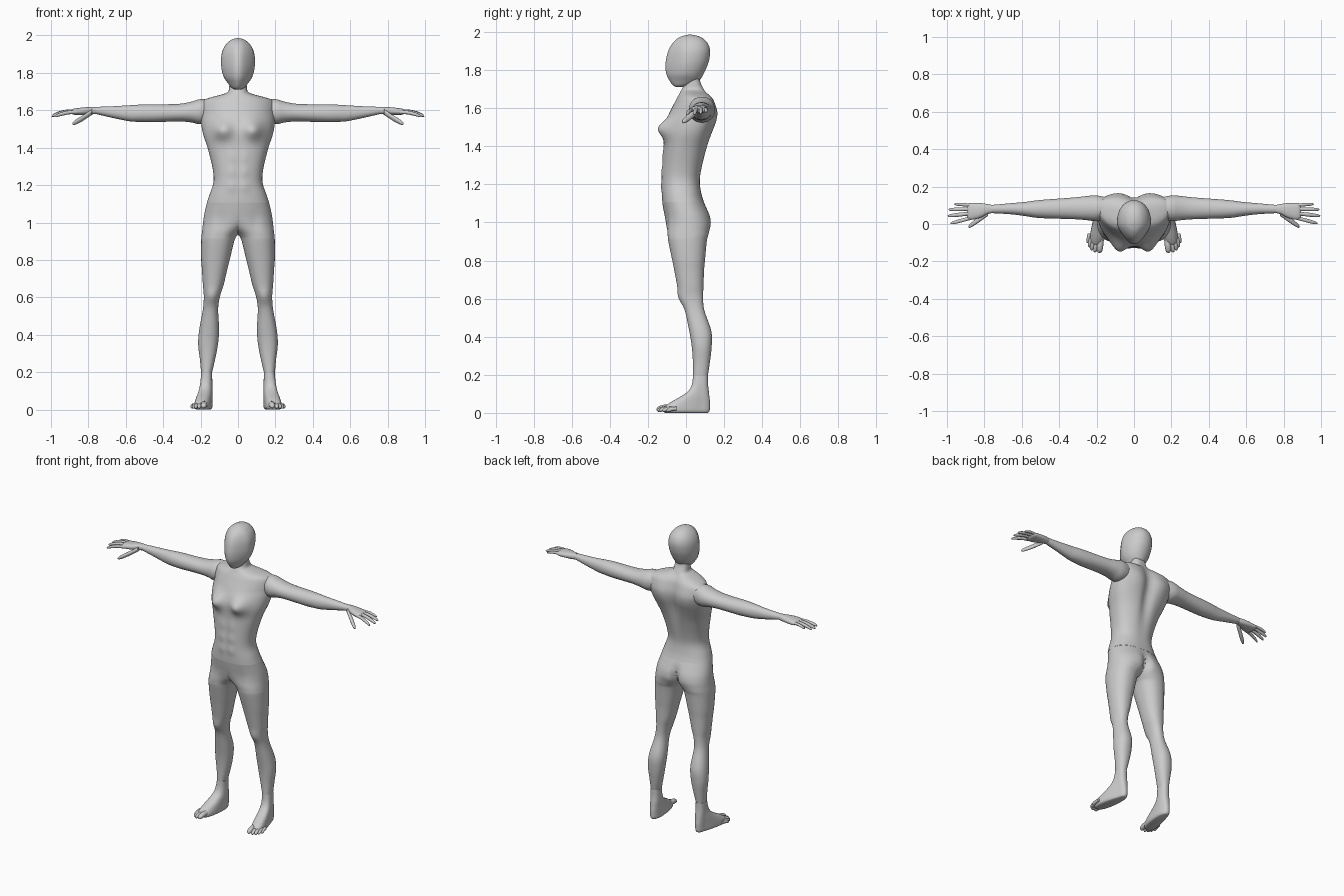
import bpy, bmesh, math
from mathutils import Vector


def spline(rows, sub):
    """Catmull-Rom interpolation of the measured section rows."""
    out, n = [], len(rows)
    for i in range(n - 1):
        p0, p1, p2, p3 = rows[max(i - 1, 0)], rows[i], rows[i + 1], rows[min(i + 2, n - 1)]
        for k in range(sub):
            t = k / sub
            out.append([0.5 * (2 * b + (c - a) * t + (2 * a - 5 * b + 4 * c - d) * t * t
                               + (3 * b - a - 3 * c + d) * t ** 3)
                        for a, b, c, d in zip(p0, p1, p2, p3)])
    return out + [list(rows[-1])]


def loft(bm, axis, rows, n=32, e=2.0, sub=4, caps=(False, False)):
    """Rows are (position on axis, u min, u max, v min, v max)."""
    rings = []
    for t, u0, u1, v0, v1 in spline(rows, sub):
        ring = []
        for k in range(n):
            a = math.tau * (k + 0.5) / n
            c, s = math.cos(a), math.sin(a)
            u = (u0 + u1) / 2 + (u1 - u0) / 2 * math.copysign(abs(c) ** (2 / e), c)
            v = (v0 + v1) / 2 + (v1 - v0) / 2 * math.copysign(abs(s) ** (2 / e), s)
            ring.append(bm.verts.new(((t, u, v), (u, t, v), (u, v, t))[axis]))
        rings.append(ring)
    for r, q in zip(rings, rings[1:]):
        for k in range(n):
            bm.faces.new((r[k], r[(k + 1) % n], q[(k + 1) % n], q[k]))
    for on, ring in zip(caps, (rings[0], rings[-1])):
        if on:
            bm.faces.new(ring)


def digit(bm, axis, a, b, r, arch=0.0):
    """Rounded finger or toe from a to b."""
    a, b = Vector(a), Vector(b)
    rows = []
    for s, k in ((0, 1), (.3, .95), (.5, 1), (.75, .9), (.9, .72), (.97, .42), (1, .08)):
        p = a.lerp(b, s)
        p.z += arch * 4 * s * (1 - s)
        u, v = [p[i] for i in range(3) if i != axis]
        rows.append((p[axis], u - r * k, u + r * k, v - r * k, v + r * k))
    loft(bm, axis, rows, 14, 2, 2, (True, True))


def bump(bm, centre, size, push):
    """Soft muscle swelling or groove, on both sides of the body."""
    for v in bm.verts:
        p = Vector((abs(v.co.x), v.co.y, v.co.z))
        d = sum(((p[i] - centre[i]) / size[i]) ** 2 for i in range(3))
        v.co += Vector(push) * math.exp(-d)


def finish(name, bm, mirror=False):
    bmesh.ops.recalc_face_normals(bm, faces=bm.faces)
    me = bpy.data.meshes.new(name)
    bm.to_mesh(me)
    bm.free()
    ob = bpy.data.objects.new(name, me)
    bpy.context.collection.objects.link(ob)
    bpy.ops.object.select_all(action='DESELECT')
    ob.select_set(True)
    bpy.context.view_layer.objects.active = ob
    bpy.ops.object.shade_smooth_by_angle(angle=math.radians(60))
    if mirror:
        ob.modifiers.new("Mirror", 'MIRROR').merge_threshold = 0.0005


# Head: smooth egg with a wedge-shaped face
bm = bmesh.new()
loft(bm, 2, [(1.712, -.018, .018, -.055, -.01), (1.722, -.036, .036, -.07, .03),
             (1.745, -.054, .054, -.087, .07), (1.775, -.075, .075, -.102, .09),
             (1.81, -.086, .086, -.108, .107), (1.85, -.091, .091, -.106, .121),
             (1.90, -.088, .088, -.094, .127), (1.94, -.073, .073, -.072, .115),
             (1.968, -.049, .049, -.042, .088), (1.981, -.026, .026, -.012, .058),
             (1.986, -.004, .004, .012, .03)], 40, 2.1, 4, (True, True))
for v in bm.verts:
    v.co.x *= 1 - 4 * max(0, -v.co.y - .01)
finish("head", bm)

# Torso with neck, chest, abdomen and spine groove
bm = bmesh.new()
loft(bm, 2, [(z, -w, w, f, b) for z, w, f, b in (
    (1.76, .045, 0, .072), (1.73, .047, -.008, .08), (1.70, .053, -.022, .097),
    (1.685, .085, -.03, .107), (1.672, .135, -.037, .118), (1.655, .182, -.047, .13),
    (1.63, .198, -.06, .14), (1.58, .2, -.085, .152), (1.53, .197, -.105, .15),
    (1.47, .186, -.115, .135), (1.39, .16, -.118, .113), (1.285, .135, -.125, .085),
    (1.215, .131, -.128, .074), (1.15, .152, -.127, .082), (1.107, .166, -.125, .095))],
    72, 2.3, 5)
for v in bm.verts:  # shoulders swept back
    w = min(1, max(0, (v.co.z - 1.38) / .2))
    v.co.y += .045 * w * (v.co.x / .2) ** 2
bump(bm, (.085, -.13, 1.495), (.05, .1, .048), (0, -.052, 0))
bump(bm, (0, .14, 1.47), (.035, .07, .2), (0, -.022, 0))
bump(bm, (.09, .15, 1.57), (.06, .07, .1), (0, .012, 0))
bump(bm, (0, -.13, 1.28), (.012, .05, .14), (0, .006, 0))
for z in (1.19, 1.27, 1.35):
    bump(bm, (.035, -.13, z), (.025, .05, .025), (0, -.005, 0))
finish("torso", bm)

# Arms
bm = bmesh.new()
loft(bm, 0, [(.14, .035, .14, 1.54, 1.655), (.2, .015, .153, 1.525, 1.66),
             (.25, .02, .15, 1.535, 1.646), (.31, .025, .143, 1.54, 1.635),
             (.40, .028, .136, 1.538, 1.632), (.47, .03, .131, 1.536, 1.632),
             (.53, .034, .125, 1.538, 1.63), (.58, .042, .118, 1.541, 1.627),
             (.66, .052, .111, 1.557, 1.622), (.76, .058, .102, 1.58, 1.618)], 32, 2.1)
finish("arms", bm, True)

# Hands: palm, four fingers and thumb
bm = bmesh.new()
loft(bm, 0, [(.76, .058, .102, 1.58, 1.618), (.785, .052, .107, 1.578, 1.618),
             (.82, .034, .112, 1.576, 1.616), (.855, .024, .113, 1.575, 1.612),
             (.88, .024, .112, 1.577, 1.608), (.892, .035, .1, 1.585, 1.601)],
     24, 2.4, 3, (False, True))
for a, b, r in (((.865, .034, 1.59), (.982, .003, 1.566), .0105),
                ((.87, .057, 1.595), (.996, .043, 1.568), .011),
                ((.87, .080, 1.595), (.992, .077, 1.573), .0105),
                ((.865, .101, 1.594), (.962, .106, 1.58), .009)):
    digit(bm, 0, a, b, r, .007)
digit(bm, 0, (.78, .058, 1.592), (.886, -.016, 1.527), .0155, -.003)
finish("hands", bm, True)

# Pelvis and legs: one half, clamped at the middle plane and mirrored
bm = bmesh.new()
loft(bm, 2, [(1.107, -.166, .166, -.125, .095), (1.07, -.175, .175, -.119, .113),
             (1.03, -.15, .183, -.111, .128), (.99, -.085, .188, -.104, .13),
             (.955, -.025, .192, -.1, .122), (.93, .005, .195, -.097, .116),
             (.90, .02, .197, -.093, .109), (.805, .043, .197, -.073, .1),
             (.75, .057, .193, -.062, .095), (.67, .076, .188, -.047, .092),
             (.61, .095, .183, -.037, .09), (.54, .106, .187, -.007, .096),
             (.43, .101, .207, .017, .133), (.35, .107, .213, .03, .135),
             (.27, .122, .204, .036, .126), (.197, .139, .197, .037, .115)], 56, 2.2, 5)
bump(bm, (.14, -.035, .60), (.025, .04, .035), (0, -.005, 0))
bump(bm, (0, .13, 1.0), (.025, .06, .07), (0, -.03, 0))
bump(bm, (.09, -.11, 1.0), (.025, .05, .06), (0, .006, 0))
for v in bm.verts:
    v.co.x = max(v.co.x, 0)
bmesh.ops.delete(bm, geom=[f for f in bm.faces if all(v.co.x < 1e-5 for v in f.verts)],
                 context='FACES')
finish("legs", bm, True)

# Feet: ankle to sole, widening and turning outward toward five toes
bm = bmesh.new()
loft(bm, 2, [(.197, .139, .197, .037, .115), (.15, .137, .199, .031, .116),
             (.115, .135, .2, .012, .12), (.085, .134, .202, -.03, .123),
             (.06, .133, .203, -.075, .126), (.035, .132, .204, -.11, .126),
             (.015, .132, .204, -.12, .125), (.004, .136, .2, -.116, .12),
             (0, .142, .194, -.108, .113)], 40, 2.4, 4, (False, True))
for v in bm.verts:
    t = max(0, .08 - v.co.y) * min(1, max(0, (.197 - v.co.z) / .08))
    v.co.x = .168 + (v.co.x - .168) * (1 + 2 * t) + .17 * t
for x0, y0, x1, y1, r in ((.178, -.08, .184, -.155, .017), (.201, -.085, .209, -.152, .0125),
                          (.217, -.08, .226, -.141, .012), (.230, -.07, .238, -.125, .011),
                          (.239, -.05, .246, -.103, .0105)):
    digit(bm, 1, (x0, y0, r + .012), (x1, y1, r), r, .003)
finish("feet", bm, True)
